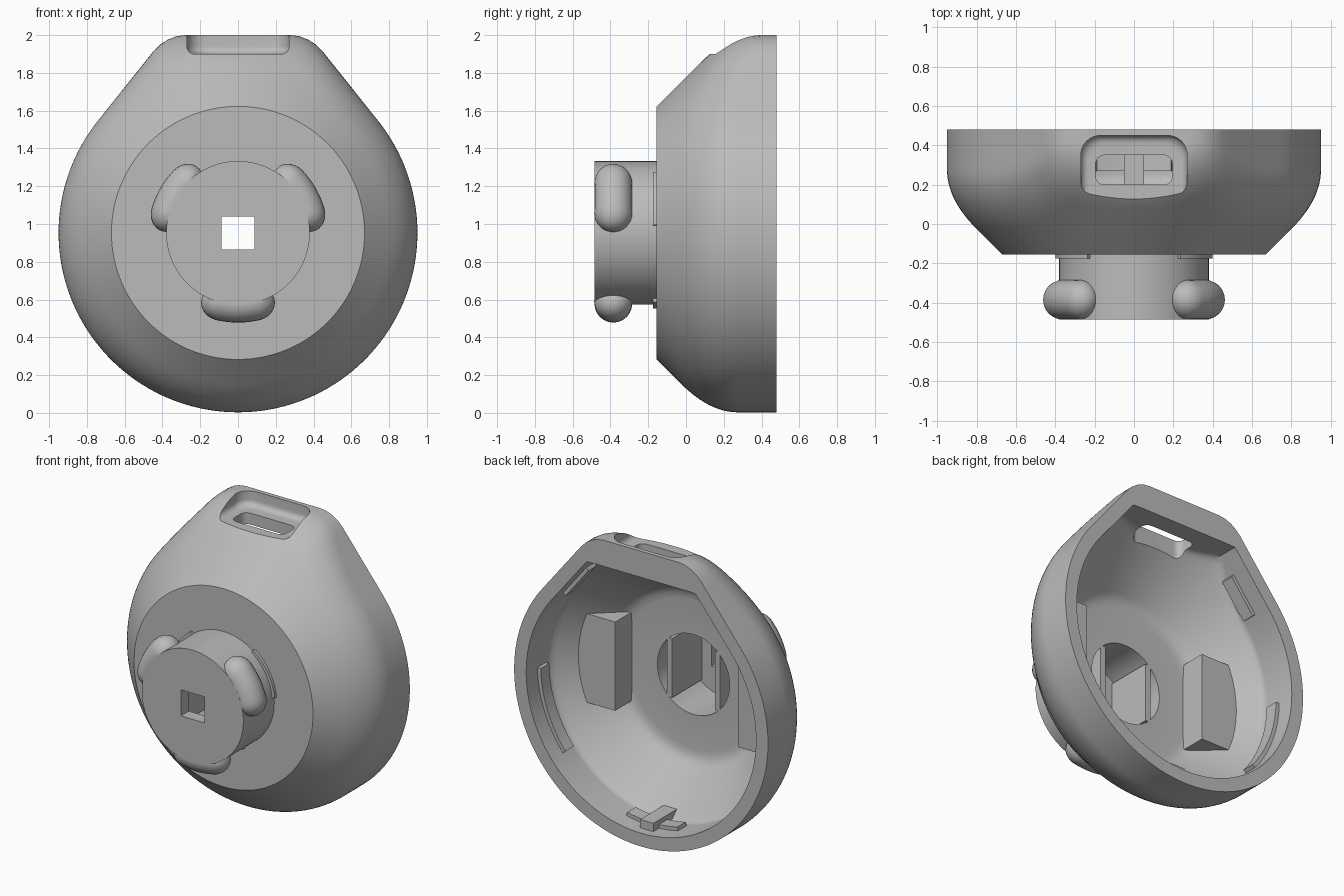
import bpy, bmesh, math
from mathutils import Vector

cube = bpy.data.objects.get("Cube")
if cube:
    bpy.data.objects.remove(cube, do_unlink=True)

CZ = 0.953               # height of the main axis
SEG = 144
TILT = math.radians(38.6)  # direction of the slanted shoulders

grey = bpy.data.materials.new("plain grey")
grey.use_nodes = True
grey.diffuse_color = (0.5, 0.5, 0.5, 1)
grey.node_tree.nodes["Principled BSDF"].inputs["Base Color"].default_value = (0.5, 0.5, 0.5, 1)


def smin(a, b, k):
    h = max(k - abs(a - b), 0) / k
    return min(a, b) - h * h * k / 4


def polar(r, a, y):
    return Vector((r * math.cos(a), y, CZ + r * math.sin(a)))


def outline(a, radius, top, k):
    """Circle that runs along two tangents into a flat top."""
    a = math.asin(max(-1, min(1, math.sin(a))))
    if a <= TILT:
        return radius
    return smin(radius / math.cos(a - TILT), top / math.sin(a), k)


def outer(a):
    return outline(a, 0.95, 2 - CZ, 0.1)


def inner(a):
    return outline(a, 0.86, 0.87, 0.01)


def square(a):
    return 0.088 / max(abs(math.cos(a)), abs(math.sin(a)))


def loft(name, rings, loop=False, angle=30):
    """Skin a list of closed rings; cap the ends or join them in a loop."""
    bm = bmesh.new()
    rows = [[bm.verts.new(p) for p in ring] for ring in rings]
    n = len(rows[0])
    for i in range(len(rows) if loop else len(rows) - 1):
        r0, r1 = rows[i], rows[(i + 1) % len(rows)]
        for j in range(n):
            bm.faces.new((r0[j], r0[(j + 1) % n], r1[(j + 1) % n], r1[j]))
    if not loop:
        bm.faces.new(rows[0])
        bm.faces.new(rows[-1])
    bmesh.ops.recalc_face_normals(bm, faces=bm.faces)
    mesh = bpy.data.meshes.new(name)
    bm.to_mesh(mesh)
    bm.free()
    mesh.materials.append(grey)
    ob = bpy.data.objects.new(name, mesh)
    bpy.context.collection.objects.link(ob)
    smooth(ob, angle)
    return ob


def smooth(ob, angle=30):
    bpy.ops.object.select_all(action='DESELECT')
    ob.select_set(True)
    bpy.context.view_layer.objects.active = ob
    bpy.ops.object.shade_smooth_by_angle(angle=math.radians(angle))


def rounded_rect(x, y0, y1, rad, z):
    pts = []
    corners = ((x, y1), (-x, y1), (-x, y0), (x, y0))
    for i, (cx, cy) in enumerate(corners):
        cx -= math.copysign(rad, cx)
        cy += rad if cy == y0 else -rad
        for s in range(9):
            t = (i + s / 8) * math.pi / 2
            pts.append(Vector((cx + rad * math.cos(t), cy + rad * math.sin(t), z)))
    return pts


def cut(target, cutter):
    cutter.hide_render = True
    mod = target.modifiers.new("cut", 'BOOLEAN')
    mod.operation, mod.solver, mod.object = 'DIFFERENCE', 'EXACT', cutter
    bpy.ops.object.select_all(action='DESELECT')
    target.select_set(True)
    bpy.context.view_layer.objects.active = target
    bpy.ops.object.modifier_apply(modifier=mod.name)
    bpy.data.objects.remove(cutter, do_unlink=True)


def arc_strip(name, mid, half, r_in, r_out, y0, y1):
    """Curved bar; the radii are functions of the angle."""
    rings = []
    for i in range(17):
        a = math.radians(mid + half * (i / 8 - 1))
        rings.append([polar(r_in(a), a, y0), polar(r_out(a), a, y0),
                      polar(r_out(a), a, y1), polar(r_in(a), a, y1)])
    return loft(name, rings)


def prism(name, section, z0, z1):
    return loft(name, [[Vector((x, y, z)) for x, y in section] for z in (z0, z1)])


def box(name, x0, x1, y0, y1, z0, z1):
    return prism(name, [(x0, y0), (x1, y0), (x1, y1), (x0, y1)], z0, z1)


# Hollow housing with hub: one closed loop of rings, outside then inside
angles = [2 * math.pi * i / SEG for i in range(SEG)]


def ring(y, radius):
    return [polar(radius(a), a, y) for a in angles]


def flat(r):
    return lambda a: r


rings = [ring(-0.485, square), ring(-0.485, flat(0.38)), ring(-0.155, flat(0.38))]
for i in range(29):
    y = -0.155 + 0.6 * i / 28
    rings.append(ring(y, lambda a: smin(0.67 + y + 0.155, outer(a), 0.15)))
rings += [ring(0.48, outer), ring(0.48, inner)]
for i in range(21):
    y = 0.36 - 0.42 * i / 20
    rings.append(ring(y, lambda a: smin(0.635 + y, inner(a), 0.01)))
rings += [ring(-0.075, flat(0.54)), ring(-0.08, flat(0.5)), ring(-0.08, flat(0.27)),
          ring(-0.4, flat(0.27)), ring(-0.4, square)]
housing = loft("housing", rings, loop=True)

# Strap recess with a filleted floor, and the strap slot
levels = [(0.04 * (1 - math.sin(t * math.pi / 12)), 1.9 + 0.04 * (1 - math.cos(t * math.pi / 12)))
          for t in range(7)]
cut(housing, loft("recess_cutter", [rounded_rect(0.27 - d, -0.3, 0.45 - d, 0.1, z)
                                    for d, z in levels + [(0, 2.2)]]))
cut(housing, loft("slot_cutter", [rounded_rect(0.195, 0.2, 0.35, 0.045, z) for z in (1.6, 2.1)]))
smooth(housing)

# Three rounded bayonet lugs and the low collars behind them
for n, mid in enumerate((30, 150, 270), 1):
    R, r = 0.375, 0.1
    half = math.radians(14)
    stops = [(-half - r / R * math.cos(t), r * math.sin(t) + 0.001)
             for t in [k * math.pi / 16 for k in range(9)]]
    stops += [(half * k / 4, r) for k in range(-3, 4)]
    stops += [(-a, s) for a, s in reversed(stops[:9])]
    lug = []
    for da, s in stops:
        a = math.radians(mid) + da
        lug.append([polar(R + s * math.cos(t), a, -0.385 + s * math.sin(t))
                    for t in [k * math.pi / 12 for k in range(24)]])
    loft(f"lug_{n}", lug, angle=50)
    arc_strip(f"collar_{n}", mid, 24, flat(0.36), flat(0.4), -0.175, -0.15)

# Inner snap ribs around the rim
for n, (mid, half) in enumerate(((48, 9), (132, 9), (-20, 19), (200, 19), (270, 13)), 1):
    arc_strip(f"snap_rib_{n}", mid, half, lambda a: inner(a) - 0.025,
              lambda a: inner(a) + 0.02, 0.27, 0.36)

# Mirrored inner support blocks and hub webs
for side, s in (("left", 1), ("right", -1)):
    section = [(0.46, -0.1), (0.62, -0.1), (0.76, 0.08), (0.76, 0.1), (0.46, 0.1)]
    prism(f"{side}_support_block", [(s * x, y) for x, y in section], CZ - 0.3, CZ + 0.3)
    box(f"{side}_hub_web", s * 0.16, s * 0.2, -0.41, -0.08, CZ - 0.2, CZ + 0.2)

# Catch bar inside the bottom wall
box("bottom_catch", -0.05, 0.05, 0.14, 0.42, 0.07, 0.15)
